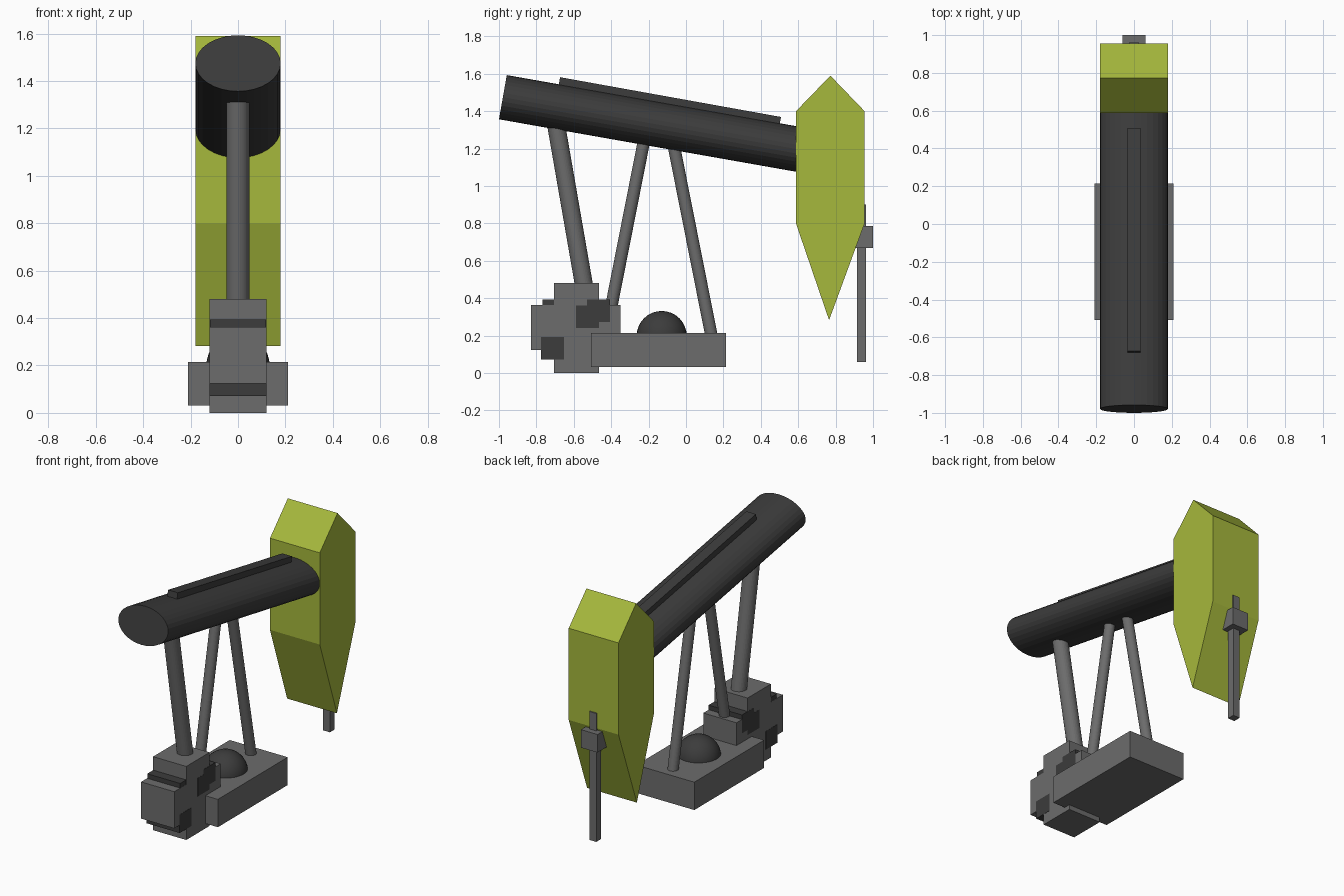
import bpy, bmesh, math
from mathutils import Matrix, Vector

if "Cube" in bpy.data.objects:
    bpy.data.objects.remove(bpy.data.objects["Cube"])


def material(name, rgb):
    m = bpy.data.materials.new(name)
    m.diffuse_color = (*rgb, 1)
    m.use_nodes = True
    m.node_tree.nodes["Principled BSDF"].inputs["Base Color"].default_value = m.diffuse_color
    return m


GREY = material("steel_grey", (0.15, 0.15, 0.15))
DARK = material("dark_steel", (0.045, 0.045, 0.045))
OLIVE = material("olive_paint", (0.38, 0.48, 0.045))


def finish(name, bm, mat):
    bmesh.ops.recalc_face_normals(bm, faces=bm.faces)
    me = bpy.data.meshes.new(name)
    bm.to_mesh(me)
    bm.free()
    me.materials.append(mat)
    ob = bpy.data.objects.new(name, me)
    bpy.context.collection.objects.link(ob)
    return ob


def box(name, half_x, y, z, mat):
    """Box symmetric in x, spanning the given y and z ranges."""
    bm = bmesh.new()
    size = (2 * half_x, y[1] - y[0], z[1] - z[0])
    mid = (0, sum(y) / 2, sum(z) / 2)
    bmesh.ops.create_cube(bm, size=1, matrix=Matrix.Translation(mid) @ Matrix.Diagonal((*size, 1)))
    return finish(name, bm, mat)


def tube(name, a, b, rx, ry, mat, sides=32):
    """Elliptical cylinder between two (y, z) points in the centre plane."""
    a, b = Vector((0, *a)), Vector((0, *b))
    d = b - a
    m = (Matrix.Translation((a + b) / 2) @ Matrix.Rotation(math.atan2(-d.y, d.z), 4, 'X')
         @ Matrix.Diagonal((rx, ry, 1, 1)))
    bm = bmesh.new()
    bmesh.ops.create_cone(bm, cap_ends=True, segments=sides, radius1=1, radius2=1,
                          depth=d.length, matrix=m)
    return finish(name, bm, mat)


# Walking beam with the rib along its top
tube("walking_beam", (-0.979, 1.475), (0.80, 1.161), 0.18, 0.12, DARK)
rib = box("beam_rib", 0.035, (-0.6, 0.6), (-0.03, 0.03), DARK)
rib.location = (0, -0.088, 1.446)
rib.rotation_euler.x = math.radians(-10.2)

# Head: six-sided profile extruded across x
profile = [(0.765, 0.283), (0.955, 0.80), (0.955, 1.40),
           (0.772, 1.59), (0.588, 1.40), (0.588, 0.80)]
bm = bmesh.new()
face = bm.faces.new([bm.verts.new((-0.18, y, z)) for y, z in profile])
ext = bmesh.ops.extrude_face_region(bm, geom=[face])["geom"]
bmesh.ops.translate(bm, vec=(0.36, 0, 0), verts=[v for v in ext if isinstance(v, bmesh.types.BMVert)])
finish("beam_head", bm, OLIVE)

# Polished rod and its clamp
box("well_rod", 0.025, (0.914, 0.963), (0.06, 0.90), GREY)
box("rod_clamp", 0.06, (0.895, 1.0), (0.668, 0.786), GREY)

# Base plate with domed motor housing
box("base_plate", 0.21, (-0.508, 0.214), (0.032, 0.214), GREY)
bm = bmesh.new()
bmesh.ops.create_uvsphere(bm, u_segments=32, v_segments=16, radius=0.134,
                          matrix=Matrix.Translation((0, -0.13, 0.198)))
bmesh.ops.bisect_plane(bm, geom=bm.verts[:] + bm.edges[:] + bm.faces[:],
                       plane_co=(0, 0, 0.19), plane_no=(0, 0, -1), clear_outer=True)
dome = finish("motor_dome", bm, DARK)
dome.data.shade_smooth()

# Supports and connecting rod
tube("pitman_arm", (-0.53, 0.38), (-0.70, 1.36), 0.048, 0.048, GREY)
tube("rear_support", (-0.43, 0.20), (-0.217, 1.28), 0.033, 0.033, GREY)
tube("front_support", (0.138, 0.19), (-0.072, 1.25), 0.033, 0.033, GREY)

# Crank weight: a cross of two blocks with dark corner blocks
box("weight_upright", 0.12, (-0.706, -0.465), (0.0, 0.481), GREY)
box("weight_crossbar", 0.12, (-0.83, -0.35), (0.123, 0.363), GREY)
corners = [("upper_rear", 0.119, -0.768, 0.273), ("lower_rear", 0.121, -0.775, 0.072),
           ("upper_front", 0.121, -0.529, 0.273), ("inner_front", 0.121, -0.588, 0.24)]
for label, hx, y, z in corners:
    box("weight_corner_" + label, hx, (y, y + 0.123), (z, z + 0.12), DARK)
